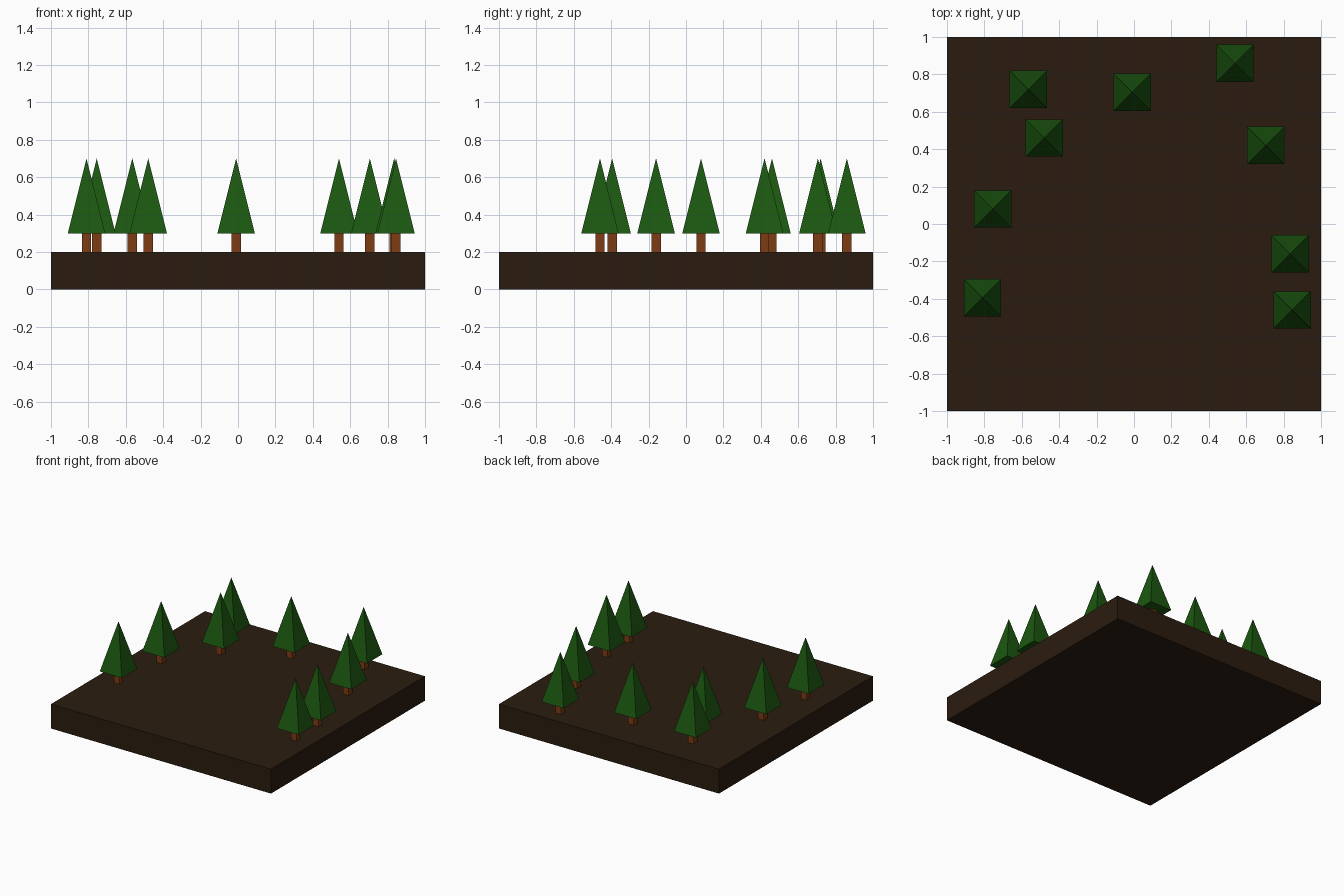
import bpy
from math import pi, sqrt

if "Cube" in bpy.data.objects:
    bpy.data.objects.remove(bpy.data.objects["Cube"])


def material(name, rgb):
    m = bpy.data.materials.new(name)
    m.diffuse_color = (*rgb, 1)
    m.use_nodes = True
    m.node_tree.nodes["Principled BSDF"].inputs["Base Color"].default_value = m.diffuse_color
    return m


SOIL = material("soil", (0.024, 0.012, 0.005))
BARK = material("bark", (0.205, 0.045, 0.007))
LEAF = material("needles", (0.011, 0.095, 0.005))


def finish(name, mat):
    ob = bpy.context.object
    ob.name = name
    ob.data.materials.append(mat)
    return ob


def box(name, size, center, mat):
    bpy.ops.mesh.primitive_cube_add(size=1, location=center)
    ob = finish(name, mat)
    ob.scale = size
    bpy.ops.object.transform_apply(location=False, rotation=False, scale=True)


def pyramid(name, width, height, base, mat):
    # four-sided cone turned so its base is square to the axes
    x, y, z = base
    bpy.ops.mesh.primitive_cone_add(vertices=4, radius1=width / sqrt(2), radius2=0,
                                    depth=height, location=(x, y, z + height / 2),
                                    rotation=(0, 0, pi / 4))
    finish(name, mat)


# Ground slab
box("ground", (2, 2, 0.2), (0, 0, 0.1), SOIL)

# Trees
trees = [(-0.565, 0.72), (-0.01, 0.705), (0.54, 0.86), (-0.48, 0.46), (0.705, 0.42),
         (-0.755, 0.08), (-0.81, -0.395), (0.835, -0.16), (0.845, -0.46)]
for i, (x, y) in enumerate(trees, 1):
    box(f"trunk_{i}", (0.05, 0.05, 0.1), (x, y, 0.25), BARK)
    pyramid(f"foliage_{i}", 0.2, 0.4, (x, y, 0.3), LEAF)
